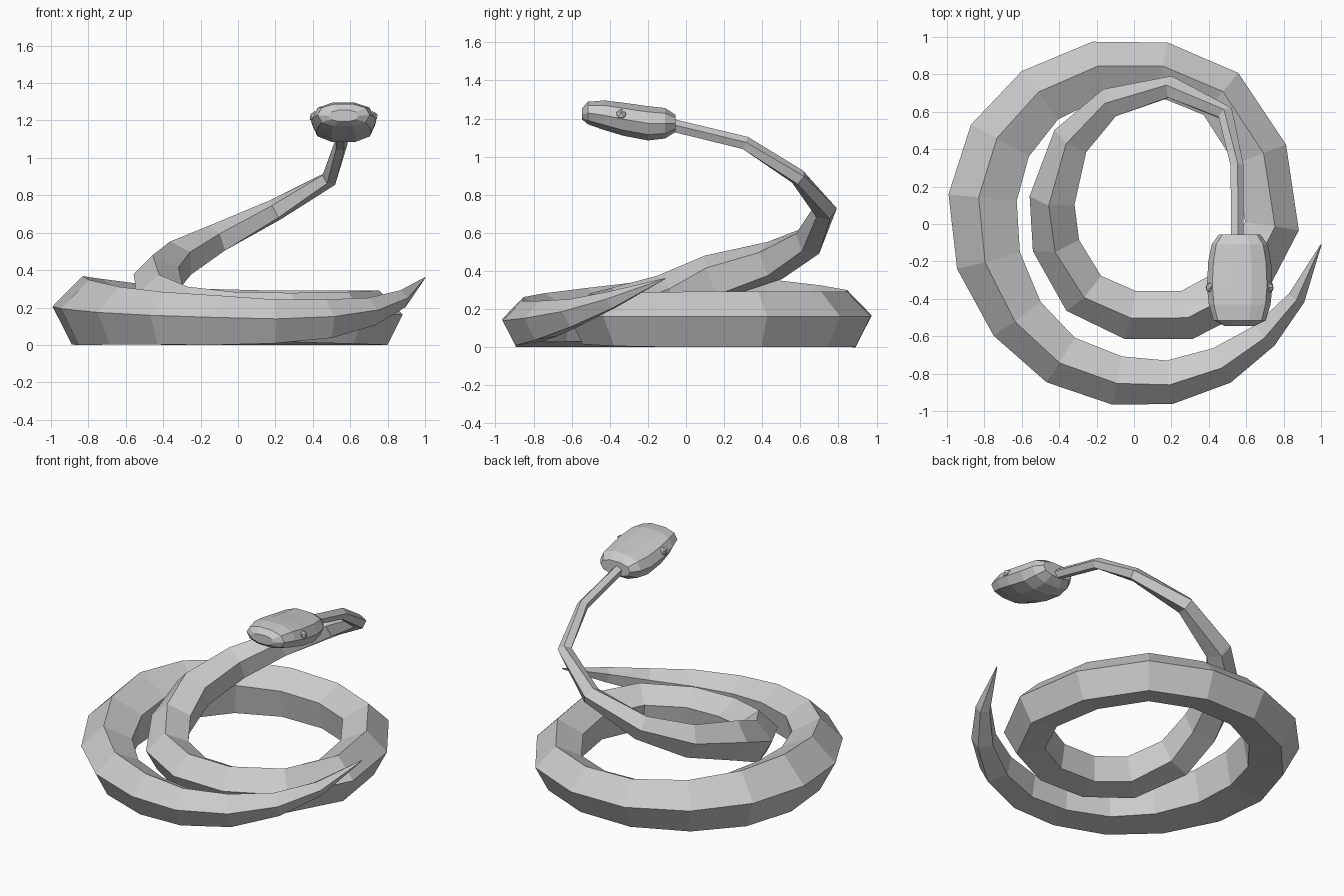
import bpy
from math import sin, cos, pi, radians, copysign
from mathutils import Vector

if "Cube" in bpy.data.objects:
    bpy.data.objects.remove(bpy.data.objects["Cube"])


def loft(name, rings):
    """Skin a list of equal-sized vertex rings and cap both ends."""
    n = len(rings[0])
    verts = [v for ring in rings for v in ring]
    faces = []
    for i in range(len(rings) - 1):
        for j in range(n):
            k = (j + 1) % n
            faces.append((i * n + j, i * n + k, (i + 1) * n + k, (i + 1) * n + j))
    faces.append(tuple(reversed(range(n))))
    faces.append(tuple(range(len(verts) - n, len(verts))))
    mesh = bpy.data.meshes.new(name)
    mesh.from_pydata(verts, [], faces)
    mesh.update()
    obj = bpy.data.objects.new(name, mesh)
    bpy.context.collection.objects.link(obj)
    return obj


# coiled body: x, y, z, radius from tail tip to neck
path = [
    (1.0, -.11, .36, .003), (.87, -.39, .245, .05), (.70, -.59, .175, .08),
    (.47, -.75, .135, .11), (.19, -.84, .12, .125), (-.09, -.83, .125, .14),
    (-.39, -.72, .135, .15), (-.62, -.50, .148, .165), (-.77, -.19, .165, .185),
    (-.80, .14, .175, .195), (-.71, .44, .168, .188), (-.50, .68, .155, .172),
    (-.19, .82, .142, .16), (.15, .82, .138, .155), (.46, .69, .138, .155),
    (.67, .37, .138, .155), (.73, -.01, .138, .155), (.57, -.33, .138, .148),
    (.28, -.48, .14, .14), (-.02, -.48, .145, .14), (-.27, -.36, .175, .14),
    (-.415, -.10, .25, .135), (-.43, .14, .36, .13), (-.33, .45, .45, .11),
    (-.12, .65, .56, .085), (.20, .73, .72, .062), (.49, .59, .89, .045),
    (.55, .31, 1.07, .037), (.55, -.08, 1.165, .035),
]
points = [Vector(p[:3]) for p in path]
rings = []
for i, c in enumerate(points):
    before = (c - points[i - 1]).normalized() if i else Vector()
    after = (points[i + 1] - c).normalized() if i + 1 < len(points) else Vector()
    tangent = (before + after).normalized()
    out = Vector((0, 0, 1)).cross(tangent).normalized()
    up = tangent.cross(out)
    ring = []
    for j in range(5):
        a = radians(9 + 72 * j)
        ring.append(c + path[i][3] * (cos(a) * out + sin(a) * up))
    rings.append(ring)
loft("coiled_body", rings)

# flattened head: y, half width, top z, bottom z
HEAD_X, SIDES = .565, 10
head_profile = [
    (-.055, .11, 1.22, 1.13), (-.11, .15, 1.255, 1.095), (-.20, .168, 1.265, 1.085),
    (-.33, .175, 1.283, 1.11), (-.43, .165, 1.295, 1.14), (-.515, .14, 1.288, 1.17),
    (-.545, .08, 1.255, 1.195),
]


def soft(v):
    return copysign(abs(v) ** .85, v)


rings = []
for y, w, top, bottom in head_profile:
    mid, h = (top + bottom) / 2, (top - bottom) / 2
    ring = []
    for j in range(SIDES):
        a = 2 * pi * j / SIDES
        ring.append(Vector((HEAD_X + w * soft(cos(a)), y, mid + h * soft(sin(a)) / soft(sin(.4 * pi)))))
    rings.append(ring)
loft("head", rings)

# small eye bumps on the sides of the head
for side, name in ((-1, "left_eye"), (1, "right_eye")):
    bpy.ops.mesh.primitive_ico_sphere_add(
        subdivisions=1, radius=.03, location=(HEAD_X + side * .155, -.34, 1.22))
    bpy.context.object.name = name
